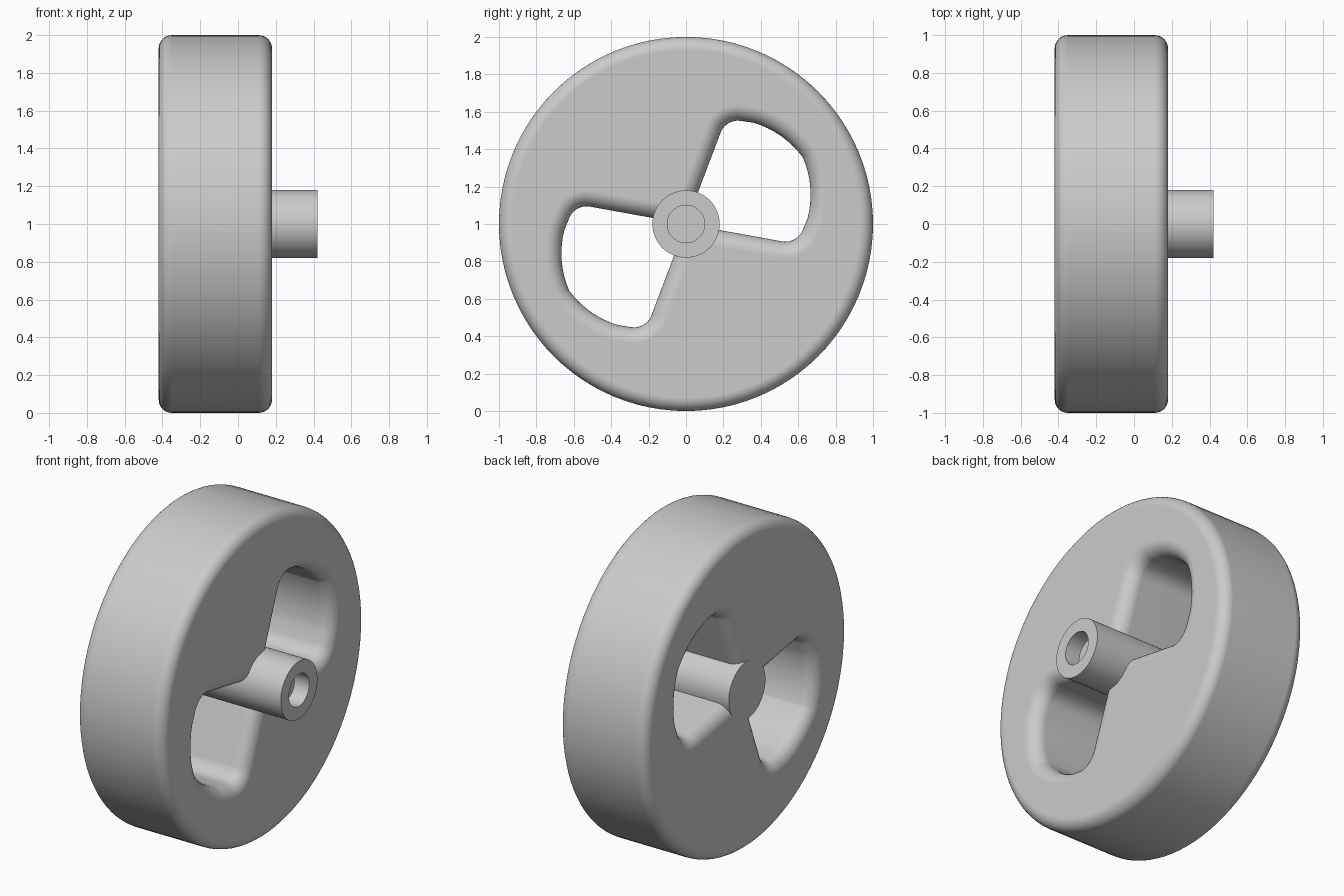
import bpy, bmesh
from math import sin, cos, radians, pi, sqrt

if "Cube" in bpy.data.objects:
    bpy.data.objects.remove(bpy.data.objects["Cube"], do_unlink=True)

BACK, FRONT, ROUND, HOLE_ROUND = -0.42, 0.18, 0.07, 0.085

grey = bpy.data.materials.new("light grey")
grey.use_nodes = True
grey.diffuse_color = (0.6, 0.6, 0.6, 1)
grey.node_tree.nodes["Principled BSDF"].inputs["Base Color"].default_value = (0.6, 0.6, 0.6, 1)


def loft(name, rings):
    """Skin a list of (x, [(y, z), ...]) rings and cap both ends."""
    bm = bmesh.new()
    loops = [[bm.verts.new((x, y, z + 1)) for y, z in pts] for x, pts in rings]
    n = len(loops[0])
    for a, b in zip(loops, loops[1:]):
        for i in range(n):
            j = (i + 1) % n
            bm.faces.new((a[i], a[j], b[j], b[i]))
    bm.faces.new(loops[0])
    bm.faces.new(loops[-1])
    bmesh.ops.recalc_face_normals(bm, faces=bm.faces)
    mesh = bpy.data.meshes.new(name)
    bm.to_mesh(mesh)
    bm.free()
    mesh.materials.append(grey)
    obj = bpy.data.objects.new(name, mesh)
    bpy.context.collection.objects.link(obj)
    return obj


def circle(r, n):
    return [(r * cos(2 * pi * i / n), r * sin(2 * pi * i / n)) for i in range(n)]


def arc(cu, cv, r, start, end, steps, grow):
    angles = [radians(start + (end - start) * i / steps) for i in range(steps + 1)]
    return [(cu + (r + grow) * cos(a), cv + (r + grow) * sin(a)) for a in angles]


def window(grow, turn):
    """Wedge-shaped opening, mirrored about its bisector, grown outward."""
    half = arc(0.465, 0.257, 0.1, 130, 50, 10, grow)
    half += arc(0.222, -0.055, 0.5, 44, 7, 8, grow)
    pts = [(-grow / sin(radians(40)), 0)]
    pts += half + [(u, -v) for u, v in reversed(half)]
    c, s = cos(radians(turn)), sin(radians(turn))
    return [(u * c - v * s, u * s + v * c) for u, v in pts]


def rounding(radius, steps=8):
    """Pairs of depth below the face and sideways offset along a quarter round."""
    return [(radius * (1 - cos(t)), radius * (1 - sin(t)))
            for t in (pi / 2 * i / steps for i in range(steps + 1))]


def finish(obj):
    bpy.ops.object.select_all(action='DESELECT')
    obj.select_set(True)
    bpy.context.view_layer.objects.active = obj
    for mod in list(obj.modifiers):
        bpy.ops.object.modifier_apply(modifier=mod.name)
    bpy.ops.object.shade_smooth_by_angle(angle=radians(35))
    weighted = obj.modifiers.new("even shading", 'WEIGHTED_NORMAL')
    weighted.keep_sharp = True


# Wheel body with rounded rim
edge = rounding(ROUND)
rings = [(BACK + d, circle(1 - o, 96)) for d, o in edge]
rings += [(FRONT - d, circle(1 - o, 96)) for d, o in reversed(edge)]
wheel = loft("wheel_body", rings)

# Two opposite openings with rounded edges, plus the centre seat for the hub
edge = rounding(HOLE_ROUND)
cutters = []
for turn in (29.5, 209.5):
    rings = [(BACK - 0.02, window(HOLE_ROUND, turn))]
    rings += [(BACK + d, window(o, turn)) for d, o in edge]
    rings += [(FRONT - d, window(o, turn)) for d, o in reversed(edge)]
    rings += [(FRONT + 0.02, window(HOLE_ROUND, turn))]
    cutters.append(loft("window_cutter", rings))
cutters.append(loft("hub_cutter", [(x, circle(0.17, 64)) for x in (BACK - 0.05, FRONT + 0.05)]))
for cutter in cutters:
    cut = wheel.modifiers.new("cut", 'BOOLEAN')
    cut.operation = 'DIFFERENCE'
    cut.solver = 'EXACT'
    cut.object = cutter
finish(wheel)
for cutter in cutters:
    bpy.data.objects.remove(cutter, do_unlink=True)

# Hub shaft with a blind bore in its outer end
hub = loft("hub_shaft", [(x, circle(r, 64)) for x, r in
                         ((BACK, 0.18), (0.42, 0.18), (0.42, 0.1), (0.32, 0.1))])
finish(hub)
